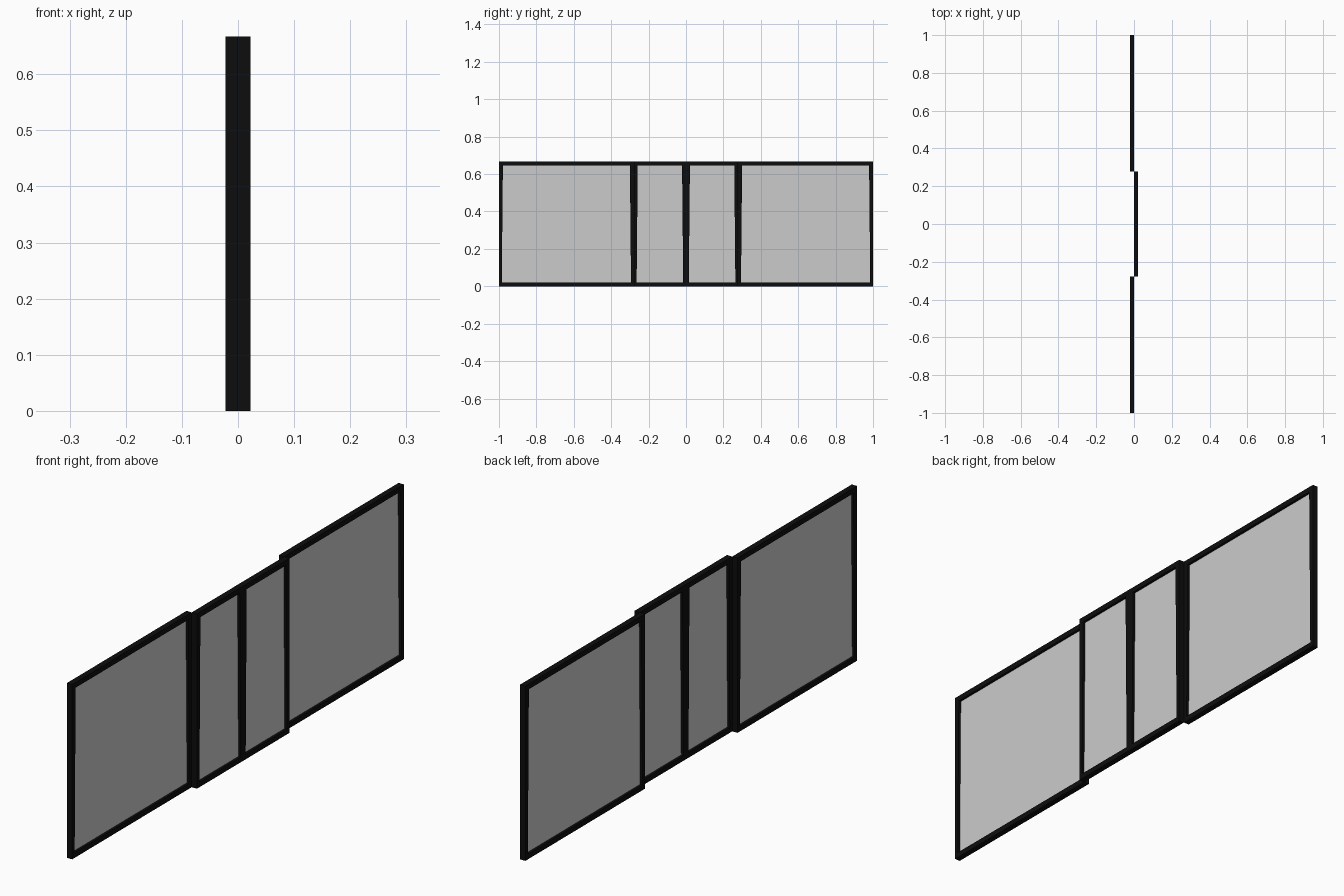
import bpy, bmesh

if "Cube" in bpy.data.objects:
    bpy.data.objects.remove(bpy.data.objects["Cube"])

H, T = 0.667, 0.022          # panel height and thickness
SPLIT = 0.279                # joint between fixed and sliding panels


def material(name, color):
    m = bpy.data.materials.new(name)
    m.diffuse_color = color
    m.use_nodes = True
    m.node_tree.nodes["Principled BSDF"].inputs["Base Color"].default_value = m.diffuse_color
    return m


BLACK = material("black_frame", (0.004, 0.004, 0.004, 1))


def extruded(name, loops, x0, x1, mat=None):
    """Extrude a four-sided y/z outline (optionally with a hole) along x."""
    bm = bmesh.new()
    rings = [[[bm.verts.new((x, y, z)) for y, z in loop] for x in (x0, x1)]
             for loop in loops]
    for back, front in rings:
        for i in range(4):
            j = (i + 1) % 4
            bm.faces.new((back[i], back[j], front[j], front[i]))
    for side in (0, 1):
        if len(loops) == 1:
            bm.faces.new(rings[0][side])
        else:
            a, b = rings[0][side], rings[1][side]
            for i in range(4):
                j = (i + 1) % 4
                bm.faces.new((a[i], a[j], b[j], b[i]))
    bmesh.ops.recalc_face_normals(bm, faces=bm.faces)
    me = bpy.data.meshes.new(name)
    bm.to_mesh(me)
    bm.free()
    if mat:
        me.materials.append(mat)
    ob = bpy.data.objects.new(name, me)
    bpy.context.collection.objects.link(ob)


def panel(name, y0, y1, x0):
    outer = [(y0, 0), (y1, 0), (y1, H), (y0, H)]
    # stiles widen slightly towards the top
    lo, hi, rail = 0.015, 0.021, 0.02
    inner = [(y0 + lo, rail), (y1 - lo, rail), (y1 - hi, H - rail), (y0 + hi, H - rail)]
    extruded(name + "_frame", [outer, inner], x0, x0 + T, BLACK)
    # pane in the middle of the frame thickness
    mid = x0 + T / 2
    extruded(name + "_glass", [inner], mid - 0.0015, mid + 0.0015)


# two wide fixed panels behind, two narrow sliding panels in front
panel("left_fixed", -1, -SPLIT, -T)
panel("right_fixed", SPLIT, 1, -T)
panel("left_sliding", -SPLIT, 0, 0)
panel("right_sliding", 0, SPLIT, 0)
